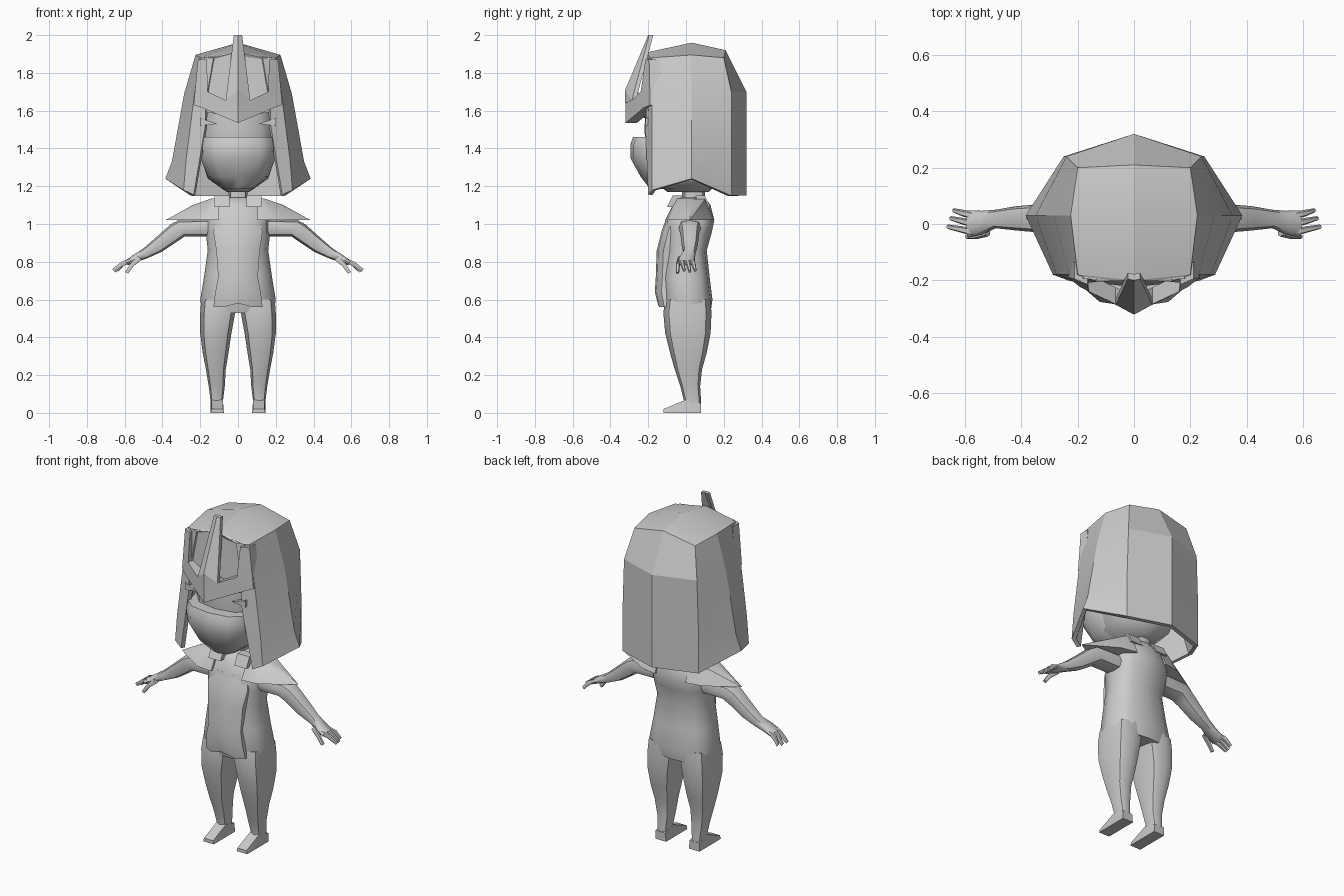
import bpy, bmesh, math
from mathutils import Vector

if "Cube" in bpy.data.objects:
    bpy.data.objects.remove(bpy.data.objects["Cube"])

grey = bpy.data.materials.new("plain_grey")
grey.diffuse_color = (0.6, 0.6, 0.6, 1)
grey.use_nodes = True
grey.node_tree.nodes["Principled BSDF"].inputs["Base Color"].default_value = grey.diffuse_color


def finish(name, bm, mirror=False, push=None, shell=0, angle=30):
    """Mirror, thicken and smooth a bmesh, then make it an object."""
    if mirror:
        dup = bmesh.ops.duplicate(bm, geom=bm.verts[:] + bm.edges[:] + bm.faces[:])
        for v in [g for g in dup["geom"] if isinstance(g, bmesh.types.BMVert)]:
            v.co.x *= -1
        seam = [v for v in bm.verts if abs(v.co.x) < 1e-4]
        bmesh.ops.remove_doubles(bm, verts=seam, dist=1e-4)
    if push:
        ext = bmesh.ops.extrude_face_region(bm, geom=bm.faces[:], use_keep_orig=True)
        moved = [g for g in ext["geom"] if isinstance(g, bmesh.types.BMVert)]
        bmesh.ops.translate(bm, verts=moved, vec=push)
    bmesh.ops.recalc_face_normals(bm, faces=bm.faces[:])
    me = bpy.data.meshes.new(name)
    bm.to_mesh(me)
    bm.free()
    me.materials.append(grey)
    ob = bpy.data.objects.new(name, me)
    bpy.context.collection.objects.link(ob)
    bpy.ops.object.select_all(action='DESELECT')
    ob.select_set(True)
    bpy.context.view_layer.objects.active = ob
    if shell:
        mod = ob.modifiers.new("shell", 'SOLIDIFY')
        mod.thickness, mod.offset = shell, -1
        bpy.ops.object.modifier_apply(modifier=mod.name)
    bpy.ops.object.shade_smooth_by_angle(angle=math.radians(angle))
    return ob


def poly(name, pts, faces, **kw):
    bm = bmesh.new()
    vs = [bm.verts.new(p) for p in pts]
    for f in faces:
        bm.faces.new([vs[i] for i in f])
    return finish(name, bm, **kw)


def hull(name, pts, mirror=True):
    bm = bmesh.new()
    for p in pts:
        bm.verts.new(p)
    bmesh.ops.convex_hull(bm, input=bm.verts[:])
    return finish(name, bm, mirror)


def loft(name, rings, n=8, mirror=False, angle=50):
    """rings: (centre, half axis u, half axis v)"""
    bm = bmesh.new()
    loops = []
    for c, u, v in rings:
        loop = []
        for i in range(n):
            t = 2 * math.pi * i / n
            a, b = math.cos(t), math.sin(t)
            a = math.copysign(abs(a) ** 0.75, a) if abs(a) > 1e-6 else 0
            b = math.copysign(abs(b) ** 0.75, b) if abs(b) > 1e-6 else 0
            loop.append(bm.verts.new(Vector(c) + a * Vector(u) + b * Vector(v)))
        loops.append(loop)
    for p, q in zip(loops, loops[1:]):
        for i in range(n):
            j = (i + 1) % n
            bm.faces.new((p[i], p[j], q[j], q[i]))
    bm.faces.new(loops[0])
    bm.faces.new(loops[-1])
    return finish(name, bm, mirror, angle=angle)


def upright(rows):
    """rows: z, x0, x1, y front, y back"""
    return [(((a + b) / 2, (f + k) / 2, z), ((b - a) / 2, 0, 0), (0, (k - f) / 2, 0))
            for z, a, b, f, k in rows]


# Torso, neck and legs
loft("torso", upright([
    (.53, -.19, .19, -.10, .13), (.60, -.2, .2, -.12, .14), (.72, -.18, .18, -.12, .125),
    (.86, -.16, .16, -.11, .11), (.95, -.17, .17, -.115, .135), (1.02, -.17, .17, -.11, .15),
    (1.1, -.14, .14, -.07, .13), (1.14, -.08, .08, -.03, .1)]), n=12)
loft("neck", upright([(1.1, -.05, .05, -.02, .1), (1.24, -.05, .05, -.02, .1)]))
loft("leg", upright([
    (0, .08, .145, -.01, .08), (.06, .08, .145, -.01, .08), (.14, .07, .155, -.03, .075),
    (.23, .065, .17, -.06, .085), (.32, .05, .187, -.085, .11), (.42, .035, .2, -.11, .13),
    (.53, .015, .2, -.12, .135), (.6, .0, .195, -.11, .13)]), mirror=True)
hull("foot", [(.075, .08, 0), (.145, .08, 0), (.075, -.12, 0), (.145, -.12, 0),
              (.08, -.12, .02), (.14, -.12, .02), (.08, 0, .07), (.14, 0, .07),
              (.08, .08, .05), (.145, .08, .05)])

# Chest and belly plate, ending in a raised hem
rows = [(1.03, .11, -.105), (.96, .13, -.13), (.86, .115, -.155),
        (.72, .105, -.16), (.64, .12, -.165), (.56, .13, -.15)]
pts = []
for i, (z, w, y) in enumerate(rows):
    pts += [(0, y, z + (.02 if i == 5 else 0)), (w * .6, y + .008, z), (w, y + .035, z)]
poly("chest_plate", pts, [(3*i+j, 3*i+j+1, 3*i+j+4, 3*i+j+3) for i in range(5) for j in range(2)],
     mirror=True, push=(0, .06, 0))

# Shoulder pads and collar
hull("shoulder_pad", [(.1, -.11, 1.02), (.2, -.1, 1.02), (.385, .02, 1.02), (.2, .13, 1.02),
                      (.1, .15, 1.02), (.1, -.05, 1.135), (.14, -.04, 1.135), (.24, .02, 1.1),
                      (.14, .1, 1.13), (.1, .1, 1.135)])
hull("collar_tab", [(x, y + dy, z) for x in (.045, .125) for y, z in ((-.10, 1.09), (-.07, 1.15))
                    for dy in (0, .05)])
hull("back_collar", [(x, y + dy, z) for x in (.045, .125) for y, z in ((.13, 1.09), (.10, 1.15))
                     for dy in (0, -.05)])

# Arms and hands: x, z, y, half height, half depth
arm = [(.12, .98, .02, .045, .06), (.3, .977, .02, .043, .06), (.34, .952, .02, .045, .05),
       (.42, .89, .02, .038, .043), (.49, .845, .018, .026, .033), (.54, .82, .005, .02, .042),
       (.59, .795, .0, .013, .048)]
loft("arm", [((x, y, z), (0, d, 0), (h * .4, 0, h)) for x, z, y, h, d in arm], mirror=True)
for i, (y0, y1, x1, z1) in enumerate([(-.03, -.01, .66, .755), (.0, .02, .65, .75), (.03, .048, .64, .755)]):
    loft(f"finger_{i + 1}", [((.57, y0, .805), (0, .013, 0), (.005, 0, .012)),
                             ((.61, (y0 + y1) / 2, .79), (0, .012, 0), (.006, 0, .012)),
                             ((x1, y1, z1), (0, .008, 0), (.006, 0, .008))], n=6, mirror=True)
loft("thumb", [((.52, -.03, .82), (0, .015, 0), (.01, 0, .012)),
               ((.56, -.043, .785), (0, .011, 0), (.009, 0, .008)),
               ((.59, -.045, .742), (0, .009, 0), (.009, 0, .005))], n=6, mirror=True)

# Head, face mask and eye plates
loft("head", upright([
    (1.17, -.06, .06, -.10, .12), (1.24, -.16, .16, -.18, .2), (1.36, -.2, .2, -.21, .22),
    (1.5, -.2, .2, -.22, .22), (1.7, -.2, .2, -.21, .22), (1.86, -.18, .18, -.18, .18)]), n=12)
loft("face_mask", upright([
    (1.185, -.08, .08, -.19, .06), (1.25, -.16, .16, -.24, .06), (1.35, -.2, .2, -.295, .06),
    (1.42, -.205, .205, -.295, .06), (1.46, -.2, .2, -.28, .06)]), n=12)
hull("eye_rim", [(x, y, z) for x, z in ((.11, 1.53), (.2, 1.52), (.2, 1.56), (.17, 1.55))
                 for y in (-.215, -.19)])

# Helmet: columns from the back centre round to the front opening
cols = [
    [(0, .21, 1.92), (0, .32, 1.70), (0, .32, 1.4), (0, .32, 1.15)],
    [(.2, .2, 1.88), (.24, .24, 1.70), (.25, .24, 1.4), (.25, .24, 1.15)],
    [(.225, .03, 1.895), (.285, .03, 1.69), (.35, .03, 1.33), (.385, .03, 1.24)],
    [(.2, -.18, 1.88), (.23, -.18, 1.69), (.275, -.18, 1.34), (.288, -.18, 1.18)],
    [(.13, -.205, 1.88), (.17, -.21, 1.65), (.175, -.215, 1.51), (.235, -.2, 1.155)]]
pts = [p for c in cols for p in c] + [(0, .03, 1.96), (0, -.2, 1.91)]
faces = [(4*c+r, 4*c+r+1, 4*c+r+5, 4*c+r+4) for c in range(4) for r in range(3)]
poly("helmet", pts, faces + [(0, 4, 8, 20), (20, 8, 12, 21), (21, 12, 16)],
     mirror=True, shell=.025, angle=20)
poly("forehead", [(0, -.2, 1.905), (.18, -.195, 1.88), (.2, -.2, 1.6), (0, -.225, 1.56)],
     [(0, 1, 2, 3)], mirror=True, push=(0, .03, 0))

# Brow guard with side horns and the tall middle prong
poly("brow_guard", [(0, -.32, 1.535), (.19, -.225, 1.615), (.235, -.19, 1.63), (.212, -.195, 1.87),
                    (.165, -.215, 1.87), (.16, -.24, 1.70), (.065, -.285, 1.655), (0, -.32, 1.71)],
     [(0, 1, 6, 7), (1, 2, 5, 6), (2, 3, 4, 5)], mirror=True, push=(0, .06, 0), angle=15)
poly("middle_prong", [(0, -.322, 1.64), (.065, -.287, 1.655), (.022, -.195, 2.0), (0, -.2, 2.0),
                      (0, -.322, 1.71)],
     [(0, 1, 4), (4, 1, 2, 3)], mirror=True, push=(0, .022, 0), angle=15)
